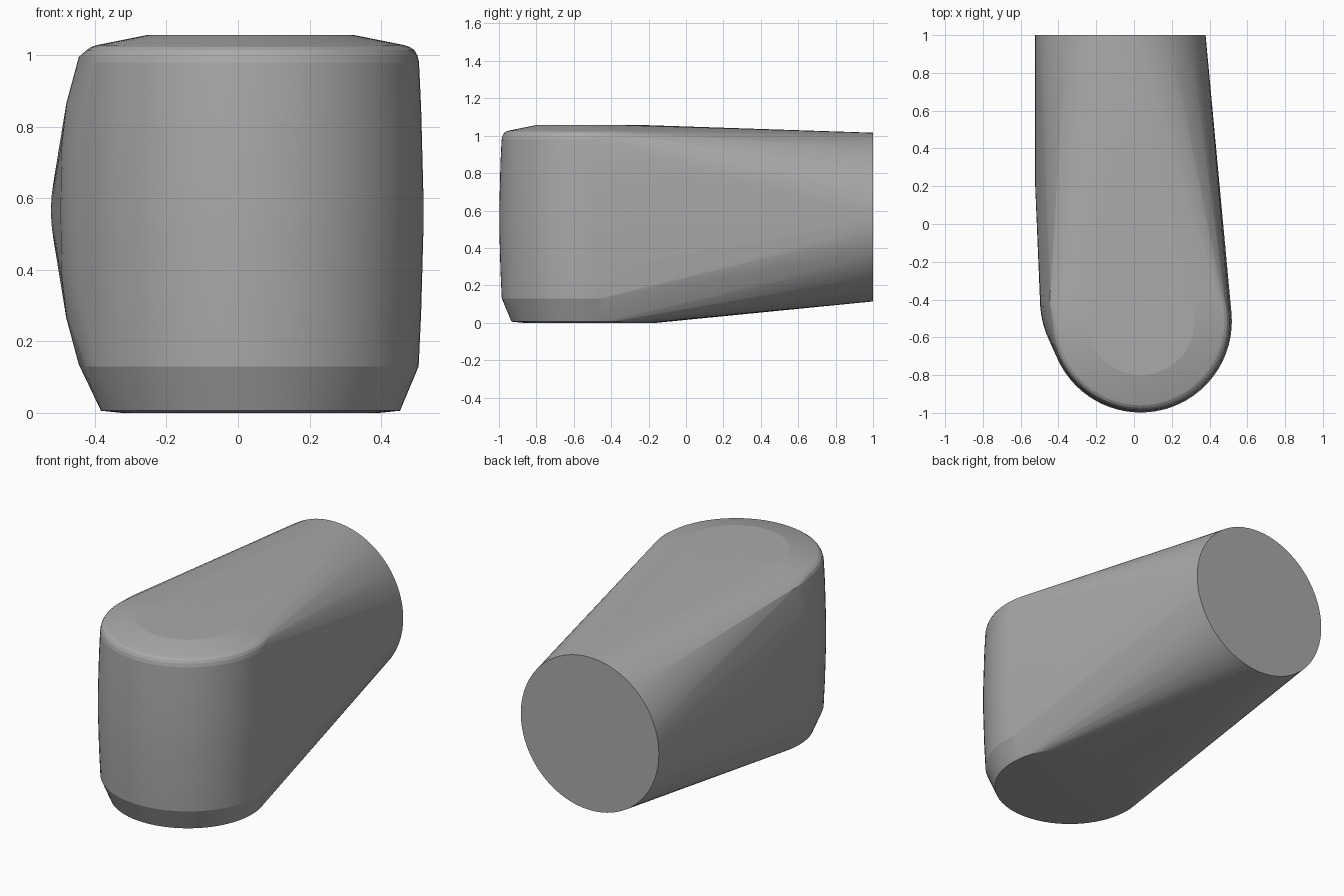
import bpy, bmesh, math
from mathutils import Vector

cube = bpy.data.objects.get("Cube")
if cube:
    bpy.data.objects.remove(cube, do_unlink=True)

SEGMENTS = 72


def ring(bm, centre, radius, axis):
    """Add a circle of points around the z or y axis."""
    for i in range(SEGMENTS):
        a = 2 * math.pi * i / SEGMENTS
        u, v = radius * math.cos(a), radius * math.sin(a)
        offset = Vector((u, v, 0)) if axis == "z" else Vector((u, 0, v))
        bm.verts.new(Vector(centre) + offset)


bm = bmesh.new()

# Upright rounded barrel at the front: radius, height
barrel = [(0.36, 0), (0.418, 0.006), (0.47, 0.13), (0.477, 0.28),
          (0.483, 0.5), (0.483, 0.62), (0.477, 0.85), (0.471, 0.98),
          (0.466, 1.0), (0.458, 1.014), (0.445, 1.023), (0.43, 1.028),
          (0.285, 1.057)]
for r, z in barrel:
    ring(bm, (0.035, -0.515, z), r, "z")

# Swelling on the right flank, symmetric about mid height
for r, dz in [(0.498, 0), (0.495, 0.18), (0.48, 0.3), (0.445, 0.43)]:
    for side in (-1, 1):
        ring(bm, (0, -0.4, 0.565 + side * dz), r, "z")

# Round rear end
for y in (0.2, 1.0):
    ring(bm, (-0.072, y, 0.565), 0.451, "y")

# Stretch one skin over all the rings
bmesh.ops.remove_doubles(bm, verts=bm.verts, dist=0.0001)
hull = bmesh.ops.convex_hull(bm, input=bm.verts)
unused = {g for g in hull["geom_interior"] + hull["geom_unused"]
          if isinstance(g, bmesh.types.BMVert)}
bmesh.ops.delete(bm, geom=list(unused), context="VERTS")
bmesh.ops.dissolve_limit(bm, angle_limit=math.radians(0.2),
                         verts=bm.verts, edges=bm.edges)
bmesh.ops.recalc_face_normals(bm, faces=bm.faces)

mesh = bpy.data.meshes.new("rounded_body")
bm.to_mesh(mesh)
bm.free()
body = bpy.data.objects.new("rounded_body", mesh)
bpy.context.collection.objects.link(body)

# Plain grey surface
grey = bpy.data.materials.new("plain_grey")
grey.use_nodes = True
colour = (0.4, 0.4, 0.4, 1)
grey.diffuse_color = colour
grey.node_tree.nodes["Principled BSDF"].inputs["Base Color"].default_value = colour
mesh.materials.append(grey)

# Smooth sides with crisp rims
bpy.ops.object.select_all(action="DESELECT")
body.select_set(True)
bpy.context.view_layer.objects.active = body
bpy.ops.object.shade_smooth_by_angle(angle=math.radians(11))
